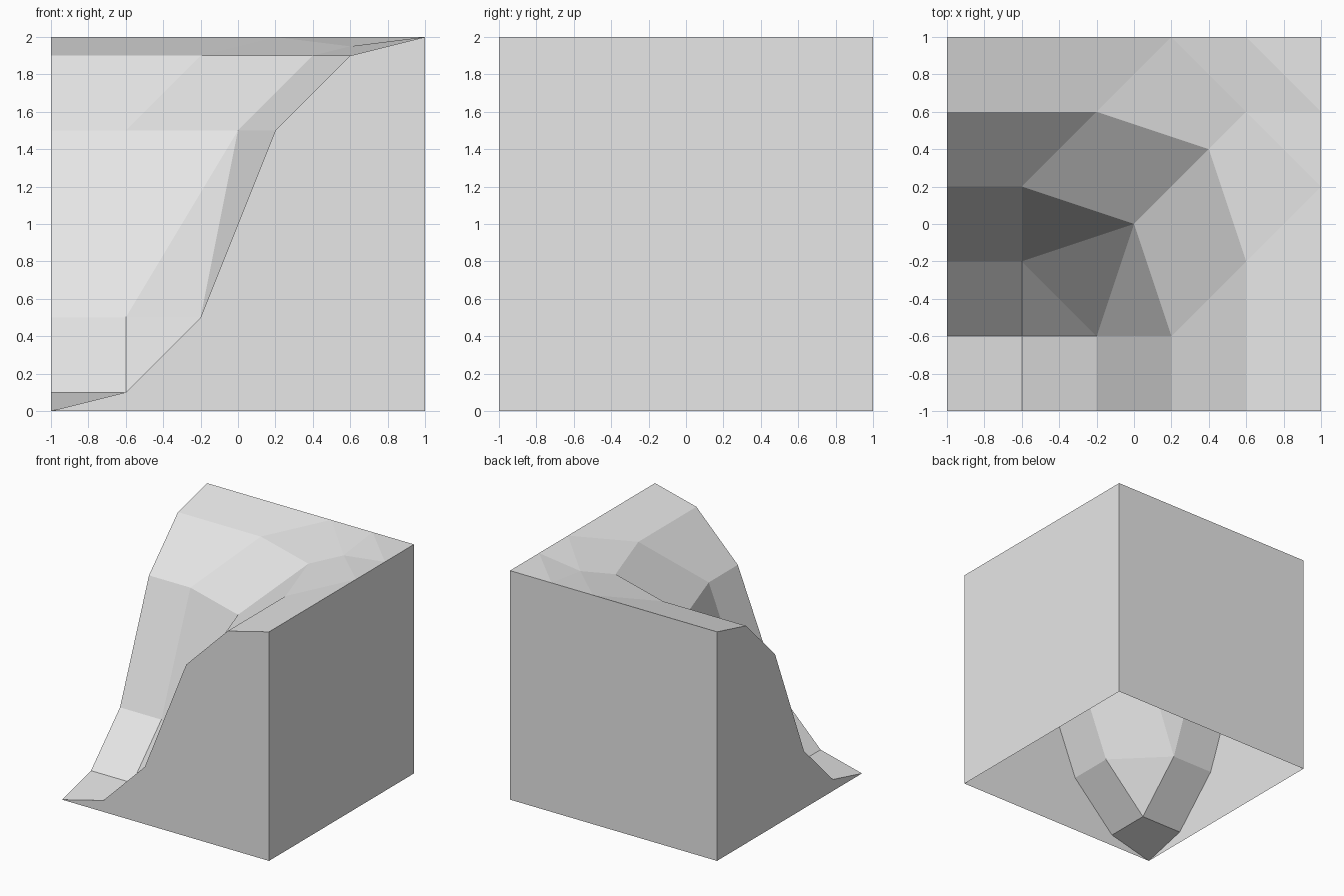
import bpy
import bmesh

cube = bpy.data.objects.get("Cube")
if cube:
    bpy.data.objects.remove(cube, do_unlink=True)

# One plain grey for the whole tile
grey = bpy.data.materials.new("light_grey")
grey.use_nodes = True
colour = (0.8, 0.8, 0.8, 1)
grey.diffuse_color = colour
grey.node_tree.nodes["Principled BSDF"].inputs["Base Color"].default_value = colour

# Slope profile shared by both low edges: distance along the edge, height
PROFILE = [(-1, 0), (-.6, .1), (-.2, .5), (.2, 1.5), (.6, 1.9), (1, 2)]
FOOT, LOW, MID, HIGH, BROW, TOP = [(u, -1, z) for u, z in PROFILE]

# Inner corners of the hollow
floor = (-.6, -.6, .1)
low = (-.2, -.6, .5)
mid = (.2, -.6, 1.5)
brow = (.6, -.2, 1.9)
rim = (1, .2, 2)
rim_end = (1, .6, 2)
heart = (0, 0, 1.5)
saddle = (.4, .4, 1.9)
crest = (.6, .6, 1.95)
peak = (1, 1, 2)


def swap(p):
    """Mirror a point across the diagonal plane x = y."""
    return (p[1], p[0], p[2])


def build(name, halves, singles):
    """Make an object from faces mirrored over the diagonal, plus single faces."""
    bm = bmesh.new()
    faces = list(singles)
    for face in halves:
        faces += [face, [swap(p) for p in reversed(face)]]
    for face in faces:
        bm.faces.new([bm.verts.new(p) for p in face])
    bmesh.ops.remove_doubles(bm, verts=bm.verts[:], dist=0.0001)
    mesh = bpy.data.meshes.new(name)
    bm.to_mesh(mesh)
    bm.free()
    mesh.materials.append(grey)
    obj = bpy.data.objects.new(name, mesh)
    bpy.context.collection.objects.link(obj)
    return obj


# Sloped surface: strips along the edge, then the facets round the hollow
slope_halves = [
    [LOW, MID, low, floor],
    [MID, HIGH, mid, low],
    [HIGH, BROW, brow, mid],
    [BROW, TOP, rim, brow],
    [low, mid, heart],
    [mid, brow, saddle, heart],
    [brow, rim, crest, saddle],
    [crest, rim, rim_end],
]
slope_singles = [
    [FOOT, LOW, floor, swap(LOW)],
    [floor, low, swap(low)],
    [low, heart, swap(low)],
    [crest, rim_end, swap(rim_end)],
    [rim_end, peak, swap(rim_end)],
]
build("hollow_slope", slope_halves, slope_singles)

# Side walls, open underneath
base_corner = (1, -1, 0)
stepped_wall = [FOOT, base_corner, TOP, BROW, HIGH, MID, LOW]
tall_wall = [base_corner, (1, 1, 0), peak, rim_end, rim, TOP]
build("side_walls", [stepped_wall, tall_wall], [])
